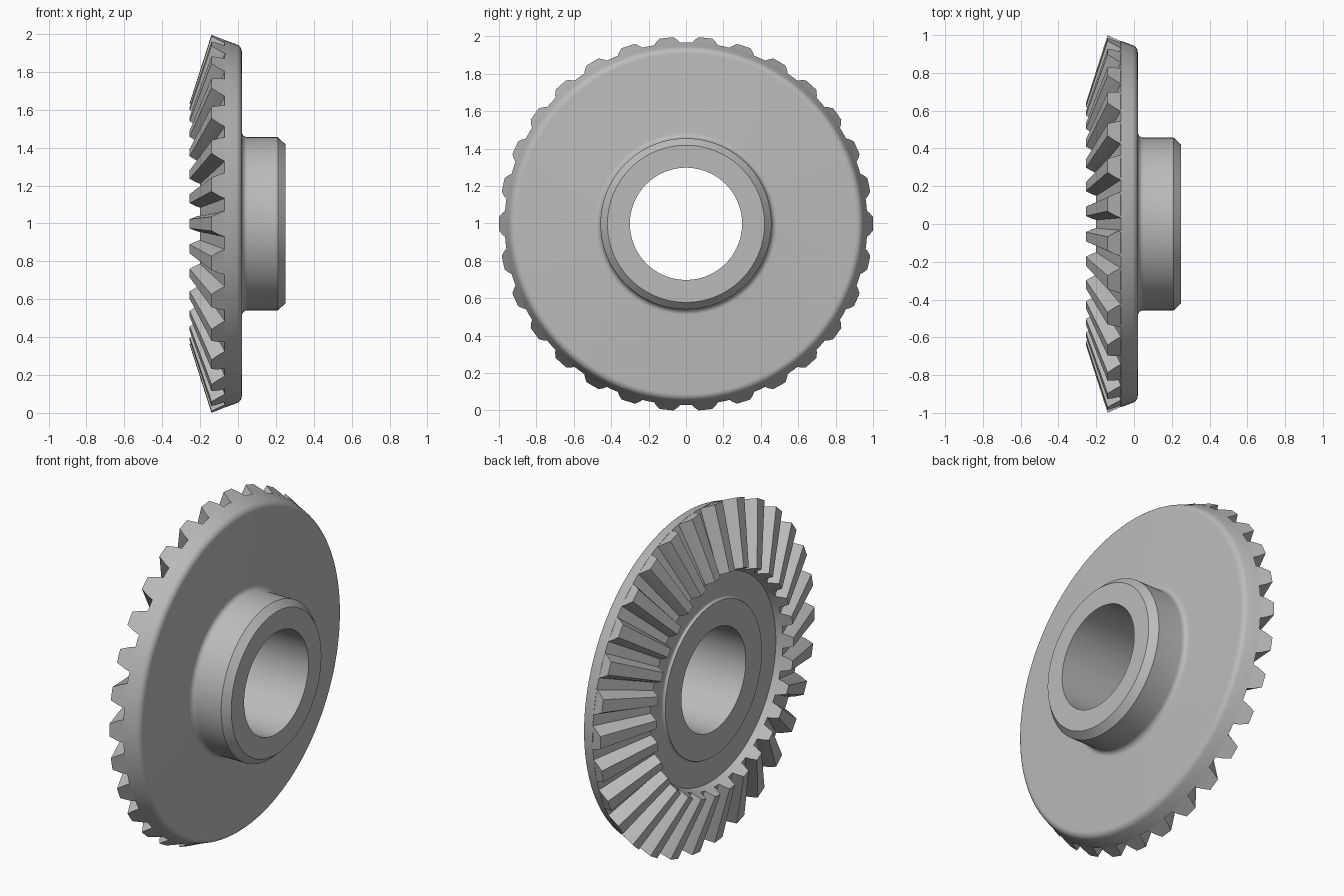
import bpy, bmesh, math
from math import cos, sin, pi, radians

cube = bpy.data.objects.get("Cube")
if cube:
    bpy.data.objects.remove(cube)

TEETH = 30
SEGMENTS = 120
AXIS_Z = 0.998

steel = bpy.data.materials.new("plain grey steel")
steel.diffuse_color = (0.5, 0.5, 0.5, 1)
steel.use_nodes = True
steel.node_tree.nodes["Principled BSDF"].inputs["Base Color"].default_value = (0.5, 0.5, 0.5, 1)


def ring_point(x, r, a):
    """Point at distance r from the gear axis, which runs along x."""
    return (x, r * cos(a), AXIS_Z + r * sin(a))


def arc(cx, cr, radius, start, end, steps=6):
    """Profile points (x, r) along a rounded corner."""
    angles = [radians(start + (end - start) * i / steps) for i in range(steps + 1)]
    return [(cx + radius * cos(a), cr + radius * sin(a)) for a in angles]


def finish(bm, name, smooth_angle):
    bmesh.ops.recalc_face_normals(bm, faces=bm.faces)
    mesh = bpy.data.meshes.new(name)
    bm.to_mesh(mesh)
    bm.free()
    mesh.materials.append(steel)
    obj = bpy.data.objects.new(name, mesh)
    bpy.context.collection.objects.link(obj)
    bpy.ops.object.select_all(action="DESELECT")
    obj.select_set(True)
    bpy.context.view_layer.objects.active = obj
    bpy.ops.object.shade_smooth_by_angle(angle=radians(smooth_angle))
    return obj


# Gear body: closed profile turned around the axis
profile = [(0.25, 0.30), (0.25, 0.42), (0.21, 0.457)]            # hub end and chamfer
profile += arc(0.05, 0.487, 0.03, 270, 180)                      # fillet at hub base
profile += arc(-0.02, 0.909, 0.04, 0, 67)                        # rounded back rim
profile += [(-0.07, 0.97), (-0.20, 0.617), (-0.165, 0.602)]      # root cone, inner wall
profile += arc(-0.18, 0.465, 0.015, 0, -90, 4)                   # rounded front boss
profile += [(-0.18, 0.30)]

bm = bmesh.new()
rings = [[bm.verts.new(ring_point(x, r, 2 * pi * i / SEGMENTS)) for x, r in profile]
         for i in range(SEGMENTS)]
for i, ring in enumerate(rings):
    after = rings[(i + 1) % SEGMENTS]
    for j in range(len(profile)):
        k = (j + 1) % len(profile)
        bm.faces.new((ring[j], ring[k], after[k], after[j]))
finish(bm, "gear_body", 25)

# Teeth: tapered, slightly bulged sections lofted from outer to inner end
outer_root, outer_tip = (-0.06, 0.966), (-0.14, 1.0)
inner_root, inner_tip = (-0.19, 0.613), (-0.255, 0.64)
SECTION = [(0, 0.072), (0.5, 0.058), (1, 0.037)]                 # height, half width


def tooth_end(bm, root, tip, angle):
    points = [(h, w) for h, w in SECTION] + [(h, -w) for h, w in reversed(SECTION)]
    verts = []
    for h, w in points:
        x = root[0] + (tip[0] - root[0]) * h
        r = root[1] + (tip[1] - root[1]) * h
        verts.append(bm.verts.new(ring_point(x, r, angle + w * tip[1] / r)
                                  if tip == outer_tip else
                                  ring_point(x, r, angle + w * outer_tip[1] / outer_root[1])))
    return verts


bm = bmesh.new()
for n in range(TEETH):
    angle = 2 * pi * n / TEETH
    outer = tooth_end(bm, outer_root, outer_tip, angle)
    inner = tooth_end(bm, inner_root, inner_tip, angle)
    bm.faces.new(outer)
    bm.faces.new(inner)
    for j in range(len(outer)):
        k = (j + 1) % len(outer)
        bm.faces.new((outer[j], outer[k], inner[k], inner[j]))
finish(bm, "gear_teeth", 25)
